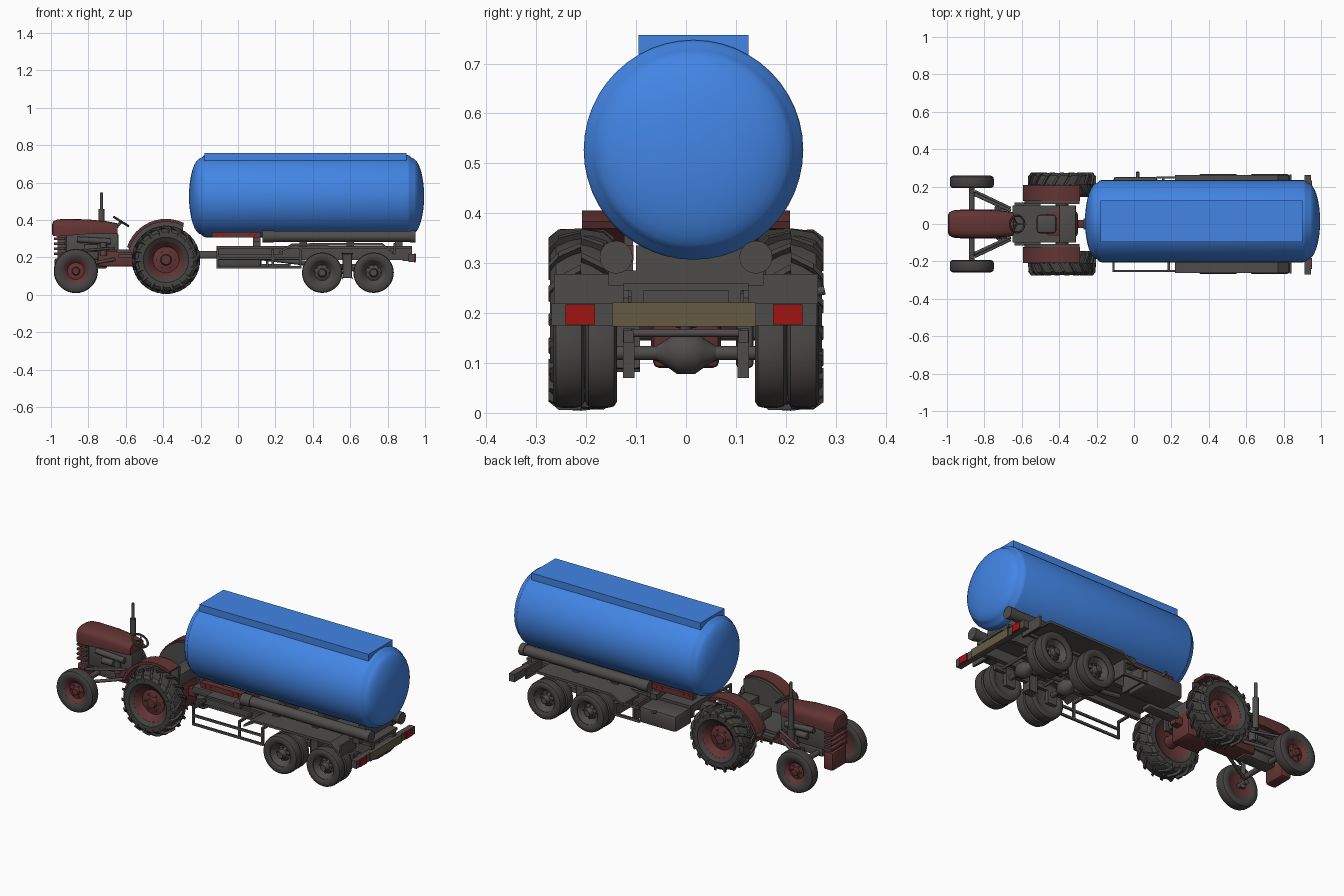
import bpy, bmesh, math
from mathutils import Vector, Matrix

if "Cube" in bpy.data.objects:
    bpy.data.objects.remove(bpy.data.objects["Cube"])

def material(name, r, g, b):
    m = bpy.data.materials.new(name)
    m.diffuse_color = (r, g, b, 1)
    m.use_nodes = True
    m.node_tree.nodes["Principled BSDF"].inputs["Base Color"].default_value = m.diffuse_color
    return m

BLUE = material("tank_blue", .055, .235, .78)
GREY = material("metal_grey", .078, .073, .07)
TYRE = material("tyre_black", .06, .056, .054)
RED = material("dull_red", .125, .034, .034)
LAMP = material("lamp_red", .36, .006, .006)
OLIVE = material("worn_yellow", .13, .105, .055)

def finish(name, bm, mat, angle=35):
    bmesh.ops.remove_doubles(bm, verts=bm.verts, dist=1e-5)
    bmesh.ops.recalc_face_normals(bm, faces=bm.faces)
    for f in bm.faces:
        f.smooth = True
    for e in bm.edges:
        e.smooth = len(e.link_faces) == 2 and e.calc_face_angle(0) < math.radians(angle)
    me = bpy.data.meshes.new(name)
    bm.to_mesh(me)
    bm.free()
    me.materials.append(mat)
    ob = bpy.data.objects.new(name, me)
    bpy.context.collection.objects.link(ob)
    return ob

def box(name, x0, x1, y0, y1, z0, z1, mat, bevel=0):
    bm = bmesh.new()
    bmesh.ops.create_cube(bm, size=1)
    for v in bm.verts:
        v.co = ((x0+x1)/2 + v.co.x*(x1-x0), (y0+y1)/2 + v.co.y*(y1-y0), (z0+z1)/2 + v.co.z*(z1-z0))
    if bevel:
        bmesh.ops.bevel(bm, geom=bm.edges[:], offset=bevel, segments=2, affect='EDGES', profile=.5)
    return finish(name, bm, mat)

def rod(name, p, q, r, mat, n=12, r2=None):
    p, q = Vector(p), Vector(q)
    d = q - p
    bm = bmesh.new()
    M = Matrix.Translation((p+q)/2) @ d.to_track_quat('Z', 'Y').to_matrix().to_4x4()
    bmesh.ops.create_cone(bm, cap_ends=True, segments=n, radius1=r, radius2=r if r2 is None else r2, depth=d.length, matrix=M)
    return finish(name, bm, mat)

def loft(name, rings, mat, caps=True, closed=False):
    bm = bmesh.new()
    vs = [[bm.verts.new(p) for p in ring] for ring in rings]
    n = len(vs[0])
    for a, b in zip(vs, vs[1:] + (vs[:1] if closed else [])):
        for i in range(n):
            bm.faces.new((a[i], a[(i+1) % n], b[(i+1) % n], b[i]))
    if caps and not closed:
        bm.faces.new(vs[0])
        bm.faces.new(vs[-1])
    return finish(name, bm, mat)

def prism(name, pts, y0, y1, mat):
    return loft(name, [[(x, y, z) for x, z in pts] for y in (y0, y1)], mat)

def lathe(name, prof, c, axis, mat, n=40, s=1, closed=False):
    # profile is (radius, offset along axis)
    rings = []
    for r, t in prof:
        ring = []
        for i in range(n):
            a = 2*math.pi*i/n
            u, w = max(r, 1e-4)*math.cos(a), max(r, 1e-4)*math.sin(a)
            ring.append((c[0]+t*s, c[1]+u, c[2]+w) if axis == 'X' else (c[0]+u, c[1]+t*s, c[2]+w))
        rings.append(ring)
    return loft(name, rings, mat, closed=closed)

def tyre(name, c, r_in, r_out, hw, n=36):
    h = r_out - r_in
    half = [(r_in, .75*hw), (r_in+.3*h, hw), (r_in+.7*h, hw), (r_out-.07*h, .8*hw), (r_out, .4*hw)]
    return lathe(name, half + [(r, -t) for r, t in half[::-1]], c, 'Y', TYRE, n, closed=True)

# ---- Tank ----
R, y0, zc = .22, .015, .527
dome = [(R*.93*math.sin(a), -.195-.067*math.cos(a)) for a in [math.pi/2*i/8 for i in range(9)]]
left = dome + [(R*.98, -.186), (R, -.172)]
right = [(r, .733-t) for r, t in left[::-1]]
lathe("tank", left + right, (0, y0, zc), 'X', BLUE, 48)
box("tank_walkway", -.18, .90, -.095, .125, .66, .757, BLUE)

# ---- Tractor wheels ----
for s, side in ((-1, "near"), (1, "far")):
    c = (-.385, s*.21, .187)
    tyre("rear_tyre_" + side, c, .10, .17, .063)
    lathe("rear_hub_" + side, [(0, .035), (.025, .035), (.03, .02), (.07, .012), (.082, .03), (.104, .05),
          (.104, -.05), (.08, -.035), (.0, -.03)], c, 'Y', RED, 32, s)
    # chevron tread bars
    bm = bmesh.new()
    for k in range(18):
        for d in (-1, 1):
            a0 = 2*math.pi*(k + .25*d)/18
            v = []
            for da, t, ro in ((0, 0, .183), (.15, .045, .181), (.24, .066, .165)):
                for w, r in ((-.05, ro-.03), (.05, ro-.03), (.04, ro), (-.04, ro)):
                    a = a0 - da + w
                    v.append(bm.verts.new((c[0]+r*math.cos(a), c[1]+d*t, c[2]+r*math.sin(a))))
            for j in (0, 4):
                for i in range(4):
                    m = (i+1) % 4
                    bm.faces.new((v[j+i], v[j+m], v[j+4+m], v[j+4+i]))
            bm.faces.new(v[:4])
            bm.faces.new(v[8:])
    finish("rear_tread_" + side, bm, TYRE, 25)
    f = (-.867, s*.225, .127)
    tyre("front_tyre_" + side, f, .067, .118, .033)
    lathe("front_hub_" + side, [(0, .025), (.018, .025), (.022, .01), (.045, .006), (.055, .018), (.07, .026),
          (.07, -.026), (.05, -.018), (0, -.015)], f, 'Y', RED, 28, s)
    for k in range(6):
        a = k*math.pi/3
        for cc, r, o, q in ((c, .045, .025, .006), (f, .033, .015, .004)):
            x, z = cc[0]+r*math.cos(a), cc[2]+r*math.sin(a)
            rod("wheel_bolt", (x, cc[1], z), (x, cc[1]+s*o, z), q, GREY, 6)
    # fenders with dark inner panels
    arc = [math.radians(162 - 98*i/12) for i in range(13)]
    pt = lambda r, a: (-.385 + r*math.cos(a), .187 + r*math.sin(a))
    prism("fender_" + side, [pt(.219, a) for a in arc] + [pt(.203, a) for a in arc[::-1]], s*.123, s*.208, RED)
    prism("fender_inner_" + side, [pt(.212, a) for a in arc] + [(-.30, .2), (-.56, .2)], s*.106, s*.124, GREY)
    # front steering parts
    rod("kingpin_" + side, (-.867, s*.175, .1), (-.867, s*.175, .24), .012, GREY)
    rod("stub_axle_" + side, (-.867, s*.15, .127), (-.867, s*.22, .127), .014, GREY)
    rod("radius_rod_" + side, (-.867, s*.165, .15), (-.66, s*.07, .19), .009, GREY)
    rod("steering_arm_" + side, (-.85, s*.175, .235), (-.66, s*.085, .25), .007, GREY)
    rod("axle_half_" + side, (-.385, 0, .187), (-.385, s*.2, .187), .035, RED)
rod("front_axle", (-.867, -.18, .16), (-.867, .18, .16), .015, GREY)

# ---- Tractor body ----
rings = []
for x, w, zt, zb in ((-.995, .045, .375, .325), (-.988, .062, .392, .315), (-.965, .073, .403, .312), (-.92, .077, .406, .315),
                     (-.8, .076, .403, .325), (-.7, .07, .393, .325), (-.645, .062, .382, .325)):
    ring = [(x, -w, zb), (x, w, zb)]
    for i in range(13):
        a = math.pi*i/12
        ring.append((x, w*math.copysign(abs(math.cos(a))**.6, math.cos(a)), zb + .3*(zt-zb) + .7*(zt-zb)*math.sin(a)**.7))
    rings.append(ring)
loft("hood", rings, RED)
for i in range(4):
    box("grille_slat", -.985, -.925, -.066, .066, .212+i*.027, .226+i*.027, RED, .004)
box("radiator", -.965, -.92, -.055, .055, .17, .33, GREY)
box("front_weight", -.982, -.92, -.066, .066, .09, .195, RED, .012)
box("engine", -.92, -.64, -.05, .05, .19, .33, GREY, .008)
box("oil_pan", -.9, -.7, -.04, .04, .14, .2, GREY, .01)
box("gearbox", -.75, -.36, -.06, .06, .15, .235, RED, .012)
box("rear_axle_case", -.47, -.30, -.07, .07, .1, .25, RED, .02)
box("hitch", -.32, -.255, -.022, .022, .17, .215, RED, .004)
for s in (-1, 1):
    rod("manifold", (-.86, s*.062, .295), (-.68, s*.062, .285), .016, GREY)
    rod("filter", (-.72, s*.07, .21), (-.72, s*.07, .28), .019, GREY)
    rod("pump", (-.82, s*.06, .25), (-.75, s*.06, .25), .018, GREY)
    box("footboard", -.64, -.5, s*.05, s*.115, .2, .215, GREY)
rod("exhaust_pipe_lower", (-.73, .085, .28), (-.73, .085, .46), .016, GREY, 16)
rod("exhaust_pipe_upper", (-.73, .085, .45), (-.73, .085, .547), .0085, GREY, 12)
box("platform", -.65, -.31, -.1, .1, .225, .242, GREY)
box("rear_body", -.40, -.31, -.1, .1, .2, .31, GREY, .006)
box("seat", -.52, -.415, -.05, .05, .242, .30, GREY, .015)
rod("steering_column", (-.67, 0, .34), (-.625, 0, .39), .008, GREY)
tilt = Matrix.Translation((-.625, 0, .392)) @ Matrix.Rotation(math.radians(32), 4, 'Y')
wheel = [[tilt @ Vector(((.045+.006*math.cos(b))*math.cos(a), (.045+.006*math.cos(b))*math.sin(a), .006*math.sin(b)))
          for b in [math.pi*j/4 for j in range(8)]] for a in [math.pi*i/14 for i in range(28)]]
loft("steering_wheel", wheel, GREY, closed=True)
for k in range(3):
    a = 2*math.pi*k/3
    rod("steering_spoke", tilt @ Vector((0, 0, 0)), tilt @ Vector((.045*math.cos(a), .045*math.sin(a), 0)), .004, GREY, 6)

# ---- Trailer chassis ----
box("drawbar", -.27, -.08, -.03, .03, .195, .235, GREY, .004)
box("deck", -.115, .93, -.125, .125, .245, .26, GREY)
box("front_frame", -.115, .24, -.14, .10, .215, .25, GREY)
for s, side in ((-1, "near"), (1, "far")):
    box("chassis_rail_" + side, -.115, .93, s*.085, s*.11, .185, .25, GREY)
    # hose tubes along the tank
    rod("hose_tube_" + side, (.15, s*.14, .312), (.94, s*.14, .312), .029, GREY, 20)
    for xa, xb in ((.13, .19), (.92, .95)):
        rod("hose_tube_cap", (xa, s*.14, .312), (xb, s*.14, .312), .033, GREY, 20)
    box("lamp_board_" + side, -.14, .12, s*.105, s*.14, .305, .336, RED)
    for x in (-.115, -.08, .06, .095):
        rod("side_lamp", (x, s*.135, .32), (x, s*.143, .32), .01, LAMP)
    # mudguard over both wheels
    top = [(.22, .235), (.29, .275), (.77, .278), (.83, .23)]
    prism("mudguard_" + side, top + [(x, z-.014) for x, z in top[::-1]], s*.115, s*.262, GREY)
    box("mud_flap_" + side, .832, .842, s*.125, s*.265, .215, .278, GREY)
    box("leaf_spring_" + side, .36, .82, s*.105, s*.125, .14, .165, GREY)
    box("spring_hanger_" + side, .56, .61, s*.10, s*.135, .09, .22, GREY, .008)
    # dual wheels
    for x in (.45, .725):
        box("spring_clamp", x-.03, x+.03, s*.103, s*.126, .07, .17, GREY)
        for y in (.17, .235):
            tyre("trailer_tyre", (x, s*y, .118), .065, .108, .032, 32)
        lathe("trailer_hub", [(0, .262), (.018, .262), (.024, .235), (.042, .225), (.052, .24), (.067, .258),
              (.067, .145), (.04, .15), (0, .15)], (x, 0, .118), 'Y', GREY, 28, s)
        for k in range(8):
            a = k*math.pi/4
            p = (x+.034*math.cos(a), s*.225, .118+.034*math.sin(a))
            rod("wheel_stud", p, (p[0], s*.238, p[2]), .006, TYRE, 6)
for x in (.45, .725):
    rod("trailer_axle", (x, -.16, .12), (x, .16, .12), .014, GREY)
    lathe("differential", [(.014, -.06), (.03, -.035), (.042, -.018), (.042, .018), (.03, .035), (.014, .06)], (x, 0, .12), 'Y', GREY, 20)
    rod("stabiliser", (x+.05, -.11, .16), (x+.05, .11, .16), .008, GREY)
rod("drive_shaft", (.1, 0, .2), (.73, 0, .125), .013, GREY)
# cradles under the tank
for x in (.1, .35, .6, .86):
    box("tank_cradle", x-.02, x+.02, -.155, .155, .255, .285, GREY)
    box("tank_saddle", x-.02, x+.02, -.1, .12, .28, .335, GREY)

# ---- Side equipment ----
for z in (.14, .19):
    box("side_guard_bar", -.115, .34, -.257, -.247, z, z+.013, GREY)
for x in (-.115, .18, .328):
    box("side_guard_post", x, x+.012, -.257, -.245, .14, .245, GREY)
    box("side_guard_bracket", x, x+.012, -.25, -.1, .232, .245, GREY)
box("fuel_tank", -.11, .125, .10, .252, .15, .245, GREY, .015)
rod("fuel_cap", (.02, .25, .24), (.02, .278, .246), .009, GREY)
for z in (.15, .225):
    box("far_guard_bar", .12, .28, .243, .255, z, z+.015, GREY)
for x in (.15, .268):
    box("far_guard_post", x, x+.012, .1, .255, .15, .24, GREY)

# ---- Rear bumper and lights ----
box("bumper", .912, .945, -.27, .262, .175, .219, GREY)
box("bumper_plate", .94, .950, -.147, .14, .173, .221, OLIVE)
for a, b in ((-.241, -.182), (.174, .233)):
    box("tail_lamp", .94, .951, a, b, .177, .217, LAMP)
for s in (-1, 1):
    box("bumper_bracket", .88, .915, s*.085, s*.11, .18, .25, GREY)
